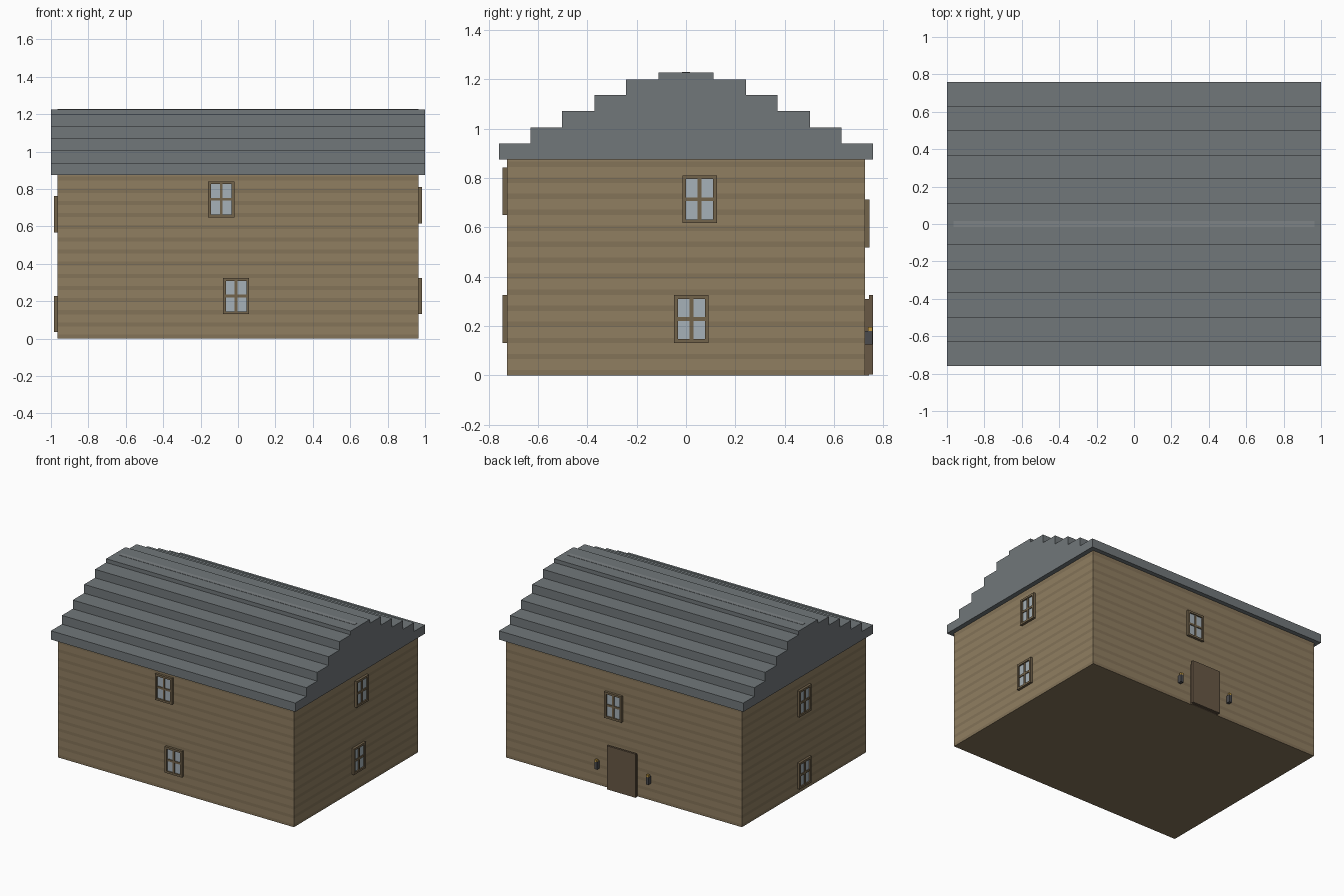
import bpy, bmesh
from math import radians
from mathutils import Matrix, Vector

if "Cube" in bpy.data.objects:
    bpy.data.objects.remove(bpy.data.objects["Cube"])

WX, WY, WZ = 0.965, 0.725, 0.875


def material(name, rgb):
    m = bpy.data.materials.new(name)
    m.diffuse_color = (*rgb, 1)
    m.use_nodes = True
    m.node_tree.nodes["Principled BSDF"].inputs["Base Color"].default_value = m.diffuse_color
    return m


BOARD = material("board", (0.28, 0.21, 0.12))
SEAM = material("seam", (0.23, 0.172, 0.098))
ROOF = material("roof", (0.165, 0.185, 0.195))
RIDGE = material("ridge", (0.21, 0.23, 0.24))
TRIM = material("trim", (0.17, 0.125, 0.07))
GLASS = material("glass", (0.38, 0.44, 0.48))
DOOR = material("door", (0.14, 0.098, 0.06))
IRON = material("iron", (0.07, 0.07, 0.075))
GOLD = material("gold", (0.55, 0.33, 0.06))


def finish(name, bm, *mats):
    bmesh.ops.recalc_face_normals(bm, faces=bm.faces)
    mesh = bpy.data.meshes.new(name)
    bm.to_mesh(mesh)
    bm.free()
    for m in mats:
        mesh.materials.append(m)
    ob = bpy.data.objects.new(name, mesh)
    bpy.context.collection.objects.link(ob)
    return ob


def add_box(bm, lo, hi):
    lo, hi = Vector(lo), Vector(hi)
    mat = Matrix.Translation((lo + hi) / 2) @ Matrix.Diagonal((*(hi - lo), 1))
    bmesh.ops.create_cube(bm, size=1, matrix=mat)


def boxes(name, mat, *spans):
    bm = bmesh.new()
    for lo, hi in spans:
        add_box(bm, lo, hi)
    return finish(name, bm, mat)


# Walls: flat box, banded into boards and darker seams
bm = bmesh.new()
add_box(bm, (-WX, -WY, 0), (WX, WY, WZ))
pitch, seam = 0.065, 0.022
for i in range(14):
    for z in (i * pitch, i * pitch + seam):
        if 0 < z < WZ:
            bmesh.ops.bisect_plane(bm, geom=bm.verts[:] + bm.edges[:] + bm.faces[:],
                                   plane_co=(0, 0, z), plane_no=(0, 0, 1))
for f in bm.faces:
    f.material_index = int(f.calc_center_median().z % pitch < seam)
finish("walls", bm, BOARD, SEAM)

# Stepped roof: gable profile extruded along x
steps = [(0.758, 0.94), (0.63, 1.005), (0.503, 1.07), (0.37, 1.135), (0.243, 1.198), (0.112, 1.226)]
half, z0 = [], WZ
for y, z1 in steps:
    half += [(y, z0), (y, z1)]
    z0 = z1
profile = half + [(-y, z) for y, z in reversed(half)]
bm = bmesh.new()
face = bm.faces.new([bm.verts.new((-1, y, z)) for y, z in profile])
ext = bmesh.ops.extrude_face_region(bm, geom=[face])
bmesh.ops.translate(bm, vec=(2, 0, 0), verts=[v for v in ext["geom"] if isinstance(v, bmesh.types.BMVert)])
finish("roof", bm, ROOF)
boxes("ridge_strip", RIDGE, ((-WX, -0.016, 1.22), (WX, 0.016, 1.228)))


# Windows: frame with cross bars and glass, built facing -y then turned to the wall
def window(name, angle, dist, offset, z):
    w, h, t, d = 0.07, 0.0965, 0.015, 0.018
    frame = boxes(name + "_frame", TRIM,
                  ((-w, -d, -h), (-w + t, 0, h)), ((w - t, -d, -h), (w, 0, h)),
                  ((-w + t, -d, -h), (w - t, 0, -h + t)), ((-w + t, -d, h - t), (w - t, 0, h)),
                  ((-t / 2, -d + 0.004, -h + t), (t / 2, 0, h - t)),
                  ((-w + t, -d + 0.004, -t / 2), (w - t, 0, t / 2)))
    glass = boxes(name + "_glass", GLASS, ((-w + t, -0.008, -h + t), (w - t, 0, h - t)))
    for ob in (frame, glass):
        ob.matrix_world = (Matrix.Rotation(radians(angle), 4, 'Z')
                           @ Matrix.Translation((offset, -dist, z)))


window("front_upper_window", 0, WY, -0.09, 0.745)
window("front_lower_window", 0, WY, -0.01, 0.228)
window("right_upper_window", 90, WX, 0.055, 0.713)
window("right_lower_window", 90, WX, 0.022, 0.228)
window("back_upper_window", 180, WY, -0.08, 0.615)
window("left_upper_window", -90, WX, -0.005, 0.665)
window("left_lower_window", -90, WX, -0.005, 0.132)

# Back door: backing and slightly taller front panel
boxes("door_backing", DOOR, ((-0.112, WY, 0), (0.112, 0.742, 0.31)))
boxes("door_panel", DOOR, ((-0.118, 0.742, 0.003), (0.118, 0.757, 0.325)))

# Wall lamps either side of the door
for s, side in ((1, "left"), (-1, "right")):
    x = s * 0.211
    boxes(side + "_lamp_body", IRON, ((x - 0.011, WY, 0.125), (x + 0.011, 0.755, 0.18)))
    boxes(side + "_lamp_glow", GOLD, ((x - 0.009, 0.737, 0.18), (x + 0.009, 0.755, 0.195)))
